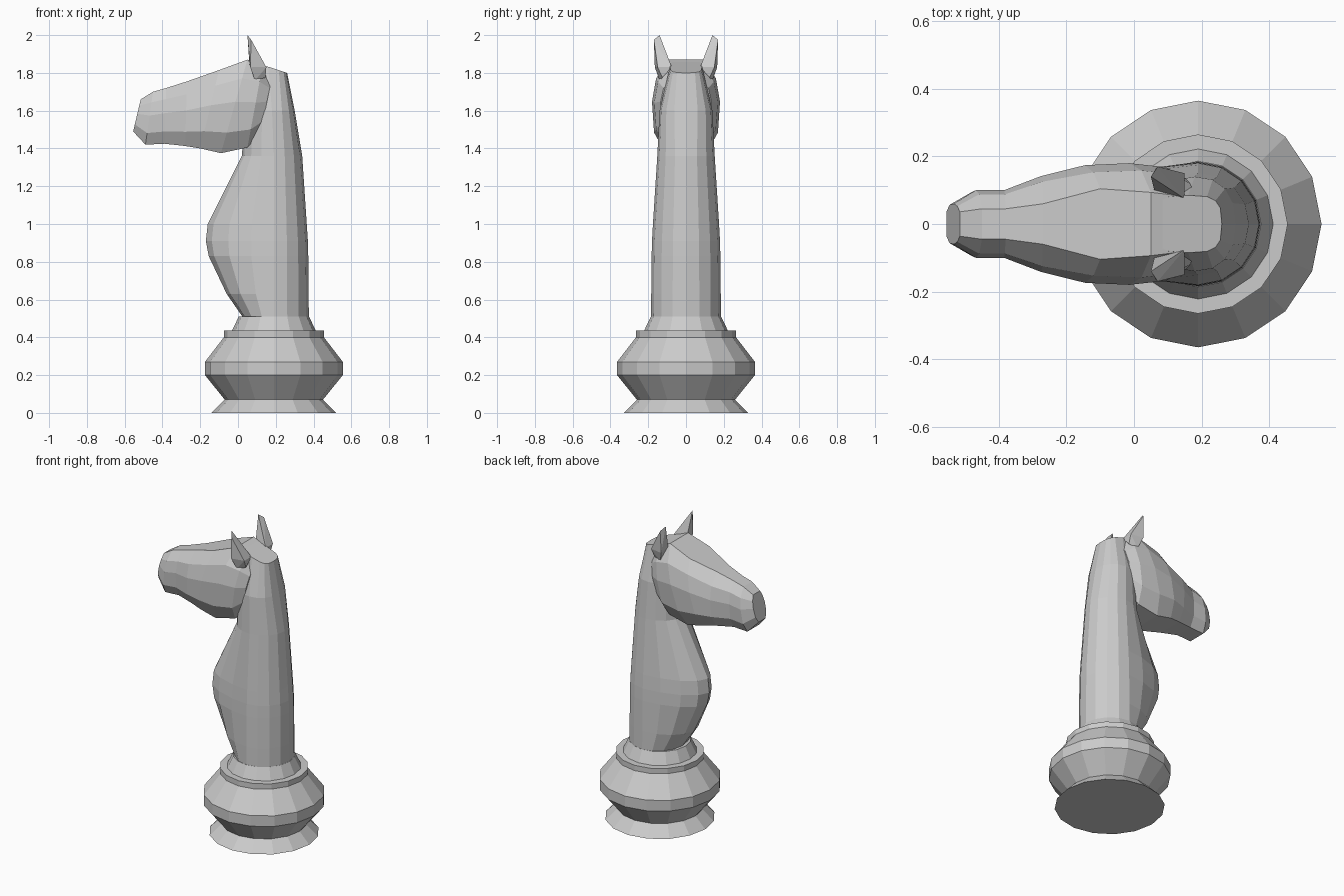
import bpy, bmesh
from math import cos, sin, pi

if "Cube" in bpy.data.objects:
    bpy.data.objects.remove(bpy.data.objects["Cube"])


def finish(name, bm):
    bmesh.ops.recalc_face_normals(bm, faces=bm.faces)
    mesh = bpy.data.meshes.new(name)
    bm.to_mesh(mesh)
    bm.free()
    obj = bpy.data.objects.new(name, mesh)
    bpy.context.collection.objects.link(obj)
    return obj


def loft(name, rings):
    """Skin a list of equal-length point rings and cap both ends."""
    bm = bmesh.new()
    loops = [[bm.verts.new(p) for p in ring] for ring in rings]
    n = len(loops[0])
    for a, b in zip(loops, loops[1:]):
        for i in range(n):
            j = (i + 1) % n
            bm.faces.new((a[i], a[j], b[j], b[i]))
    bm.faces.new(loops[0])
    bm.faces.new(loops[-1])
    return finish(name, bm)


def spow(v, e):
    return (1 if v >= 0 else -1) * abs(v) ** e if abs(v) > 1e-6 else 0.0


SIDES = 16
AXIS = 0.19


def circle(r, z):
    return [(AXIS + r * cos(2 * pi * i / SIDES), r * sin(2 * pi * i / SIDES), z)
            for i in range(SIDES)]


def neck_ring(xb, zb, xf, zf, hw, cx, e, front_e):
    """Egg-shaped ring: back at (xb, zb), front at (xf, zf)."""
    pts = []
    for i in range(SIDES):
        a = 2 * pi * i / SIDES
        c, s = cos(a), sin(a)
        x = cx + ((xb - cx) * spow(c, e) if c >= 0 else (cx - xf) * spow(c, front_e))
        t = (x - xf) / (xb - xf)
        pts.append((x, hw * spow(s, e), zf + (zb - zf) * t))
    return pts


def head_ring(xt, zt, xb, zb, hw, top):
    """Slanted ring running from the top line to the jaw line."""
    half = [(top, 0), (0.88, 0.2), (1, 0.45), (0.94, 0.78), (0.6, 1)]
    pts = [(hw * y, t) for y, t in half] + [(-hw * y, t) for y, t in reversed(half)]
    return [(xt + (xb - xt) * t, y, zt + (zb - zt) * t) for y, t in pts]


# Turned base with collar
base_profile = [(0.33, 0), (0.26, 0.07), (0.365, 0.2), (0.365, 0.27),
                (0.265, 0.4), (0.265, 0.435), (0.222, 0.435), (0.186, 0.51)]
loft("base", [circle(r, z) for r, z in base_profile])

# Neck and chest
neck = [(0.375, 0.50, 0.03, 0.50, 0.185, 0.19, 1, 1),
        (0.374, 0.63, -0.06, 0.63, 0.184, 0.19, 1, 1),
        (0.372, 0.83, -0.155, 0.83, 0.182, 0.19, 1, 1.1),
        (0.370, 0.91, -0.17, 0.91, 0.18, 0.19, 1, 1.15),
        (0.364, 1.00, -0.16, 1.00, 0.175, 0.19, 1, 1.15),
        (0.34, 1.36, 0.02, 1.36, 0.152, 0.19, 1, 1),
        (0.30, 1.60, 0.04, 1.60, 0.14, 0.18, 0.85, 1),
        (0.26, 1.80, 0.06, 1.865, 0.085, 0.16, 0.6, 0.6)]
loft("neck", [neck_ring(*r) for r in neck])

# Head from muzzle to back of the cheek
head = [(-0.515, 1.66, -0.555, 1.49, 0.06, 0.6),
        (-0.45, 1.70, -0.49, 1.42, 0.1, 0.45),
        (-0.38, 1.72, -0.39, 1.425, 0.1, 0.45),
        (-0.27, 1.755, -0.28, 1.413, 0.142, 0.42),
        (-0.10, 1.815, -0.20, 1.40, 0.174, 0.6),
        (0.05, 1.87, -0.09, 1.375, 0.18, 0.52),
        (0.13, 1.84, 0.05, 1.405, 0.168, 0.5),
        (0.18, 1.78, 0.12, 1.48, 0.135, 0.45)]
loft("head", [head_ring(*r) for r in head])

# Ears, mirrored across the middle
ear_points = [(0.05, 0.14, 2.0), (0.07, 0.17, 1.975), (0.06, 0.10, 1.85),
              (0.15, 0.075, 1.83), (0.15, 0.15, 1.83), (0.065, 0.165, 1.83),
              (0.09, 0.14, 1.76), (0.145, 0.125, 1.775)]
for name, side in (("ear_left", 1), ("ear_right", -1)):
    bm = bmesh.new()
    for x, y, z in ear_points:
        bm.verts.new((x, side * y, z))
    bmesh.ops.convex_hull(bm, input=bm.verts)
    finish(name, bm)
